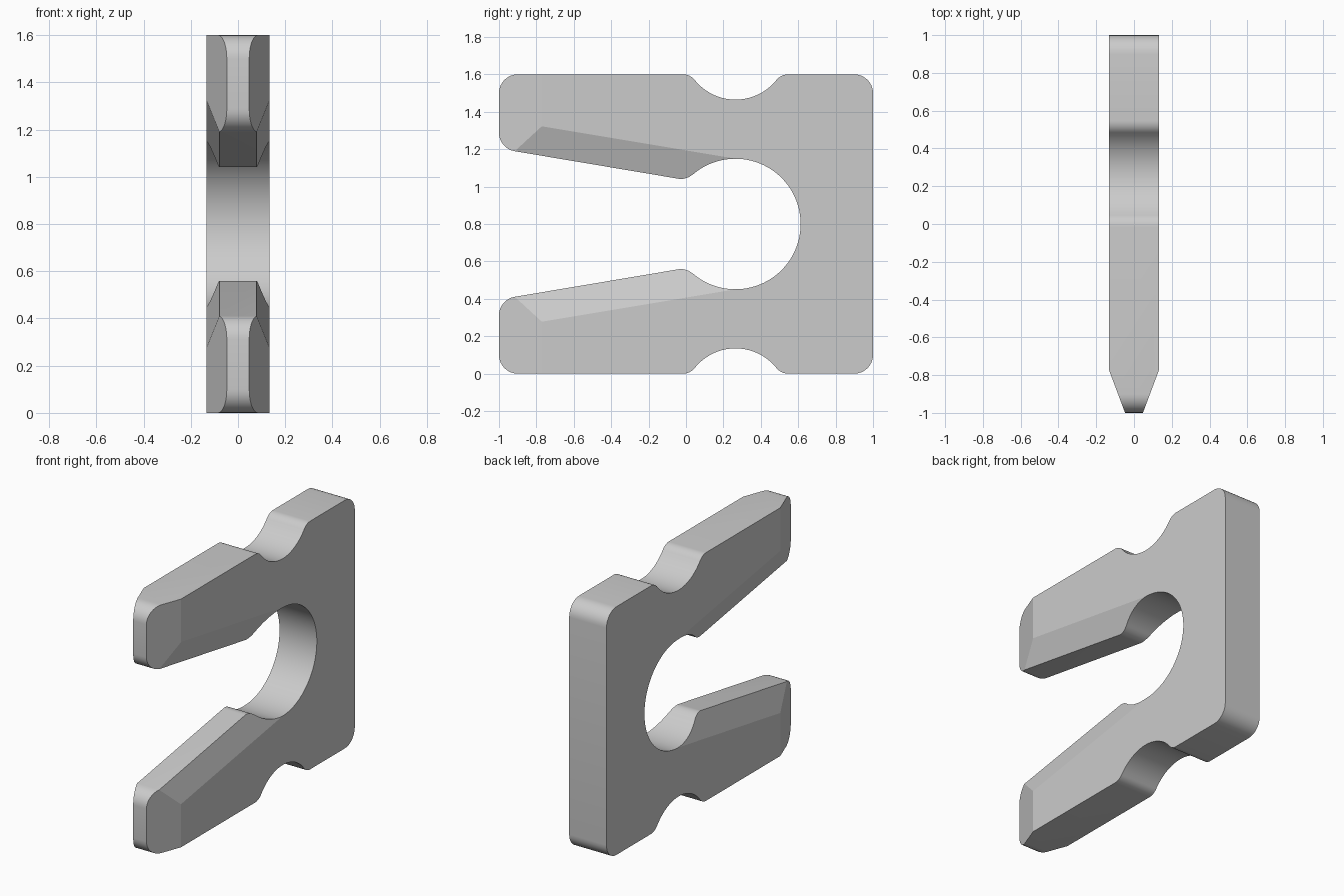
import bpy, bmesh
from math import sin, cos, radians
from mathutils import Vector

old = bpy.data.objects.get("Cube")
if old:
    bpy.data.objects.remove(old, do_unlink=True)

HEIGHT = 1.6
HALF_T = 0.133

grey = bpy.data.materials.new("plain grey")
grey.use_nodes = True
colour = (0.6, 0.6, 0.6, 1)
grey.diffuse_color = colour
grey.node_tree.nodes["Principled BSDF"].inputs["Base Color"].default_value = colour


def arc(cy, cz, r, a0, a1, n=8):
    angles = [radians(a0 + (a1 - a0) * i / n) for i in range(n + 1)]
    return [(cy + r * cos(a), cz + r * sin(a)) for a in angles]


def soft_corner(a, b, c, n=8):
    a, b, c = Vector(a), Vector(b), Vector(c)
    return [tuple(a.lerp(b, i / n).lerp(b.lerp(c, i / n), i / n)) for i in range(n + 1)]


def prism(name, ring, shift):
    """Solid made by moving a closed 3D outline along a vector."""
    bm = bmesh.new()
    face = bm.faces.new([bm.verts.new(p) for p in ring])
    new = bmesh.ops.extrude_face_region(bm, geom=[face])["geom"]
    bmesh.ops.translate(bm, vec=shift, verts=[g for g in new if isinstance(g, bmesh.types.BMVert)])
    bmesh.ops.recalc_face_normals(bm, faces=bm.faces)
    mesh = bpy.data.meshes.new(name)
    bm.to_mesh(mesh)
    bm.free()
    mesh.materials.append(grey)
    obj = bpy.data.objects.new(name, mesh)
    bpy.context.collection.objects.link(obj)
    return obj


# Upper half of the outline, from the back of the hole round to the rear corner
upper = arc(0.264, 0.8, 0.349, 0, 128, 32)
upper += soft_corner(upper[-1], (0.003, 1.034), (-0.04, 1.042))
upper += arc(-0.9, 1.288, 0.1, 260.7, 180)
upper += arc(-0.9, 1.5, 0.1, 180, 90)
upper += arc(-0.016, 1.52, 0.08, 90, 38.7)
upper += arc(0.265, 1.745, 0.28, 218.7, 321.3, 20)[1:-1]
upper += arc(0.546, 1.52, 0.08, 141.3, 90)
upper += arc(0.9, 1.5, 0.1, 90, 0)
# The soft corner starts where the hole arc ends
upper.pop(33)
outline = upper + [(y, HEIGHT - z) for y, z in reversed(upper[1:])]

plate = prism("forked_plate", [(-HALF_T, y, z) for y, z in outline], (2 * HALF_T, 0, 0))

# Bevel cutters: both sides of the tips and of each jaw edge
cutters = []
for s in (-1, 1):
    tip = [(0.152, -0.72), (0.01, -1.1), (0.4, -1.1)]
    cutters.append(prism("tip_cutter", [(s * x, y, -0.1) for x, y in tip], (0, 0, 1.8)))
    for t in (-1, 1):
        jaw = [(0.15, 0.05), (0.047, -0.25), (0.3, -0.25)]
        ring = [(s * x, 0.3, 0.8 + t * (0.343 + z)) for x, z in jaw]
        cutters.append(prism("jaw_cutter", ring, (0, -1.4, t * 0.234)))

bpy.ops.object.select_all(action='DESELECT')
bpy.context.view_layer.objects.active = plate
plate.select_set(True)
for cutter in cutters:
    mod = plate.modifiers.new("bevel_cut", 'BOOLEAN')
    mod.operation = 'DIFFERENCE'
    mod.solver = 'EXACT'
    mod.object = cutter
    bpy.ops.object.modifier_apply(modifier=mod.name)
    bpy.data.objects.remove(cutter, do_unlink=True)

bpy.ops.object.shade_smooth_by_angle(angle=radians(15))
